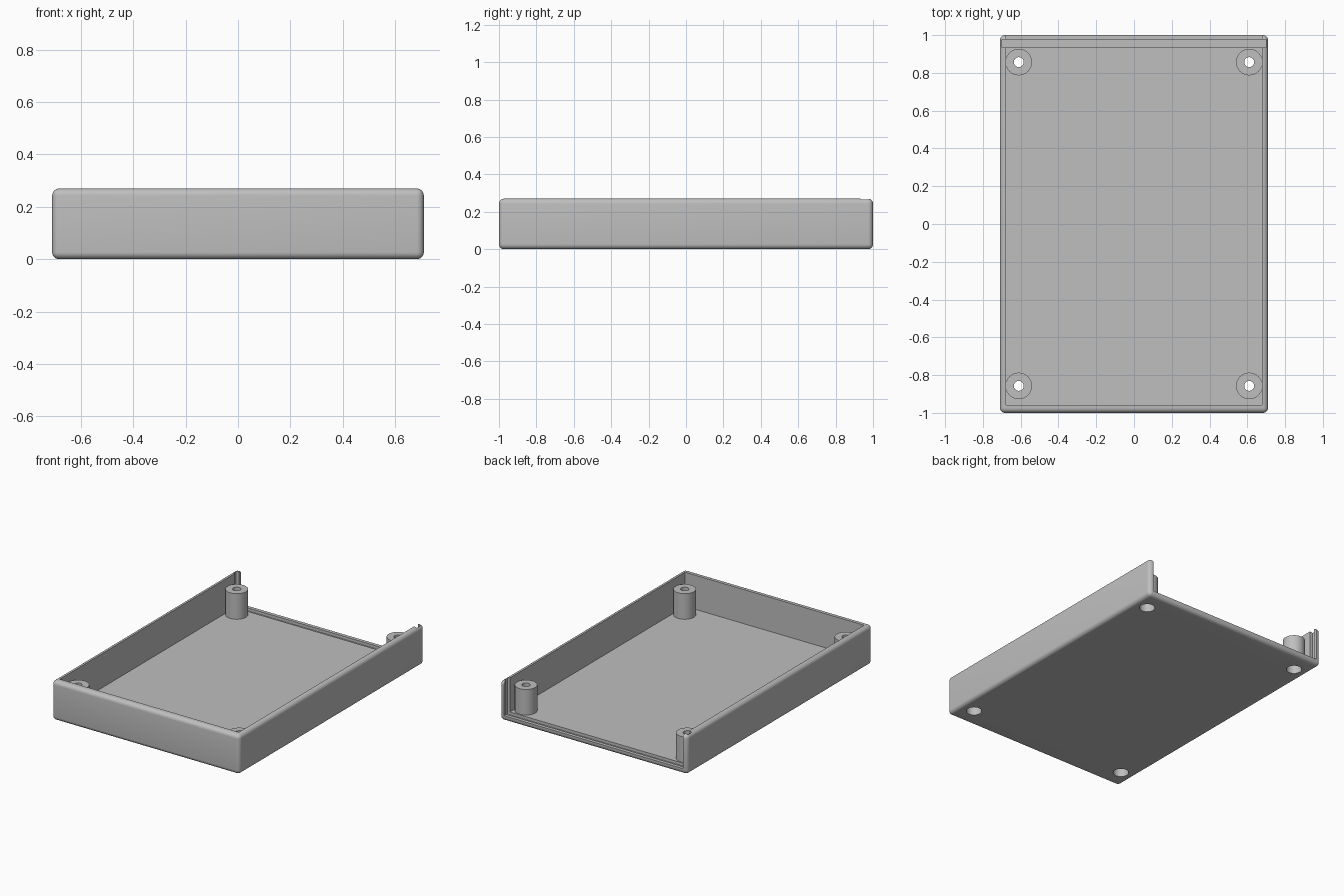
import bpy
import bmesh
from math import radians
from mathutils import Matrix, Vector

cube = bpy.data.objects.get("Cube")
if cube:
    bpy.data.objects.remove(cube, do_unlink=True)

# Overall sizes
HALF_X, HALF_Y, HEIGHT = 0.71, 1.0, 0.27
INNER_X, FRONT_Y, FLOOR = 0.677, -0.957, 0.037
POST_X, POST_Y, POST_TOP = 0.61, 0.857, 0.212

grey = bpy.data.materials.new("grey plastic")
grey.use_nodes = True
COLOUR = (0.52, 0.52, 0.52, 1)
grey.diffuse_color = COLOUR
grey.node_tree.nodes["Principled BSDF"].inputs["Base Color"].default_value = COLOUR


def finish(name, bm):
    mesh = bpy.data.meshes.new(name)
    bm.to_mesh(mesh)
    bm.free()
    mesh.materials.append(grey)
    ob = bpy.data.objects.new(name, mesh)
    bpy.context.collection.objects.link(ob)
    return ob


def box(name, low, high, fillet=0):
    low, high = Vector(low), Vector(high)
    bm = bmesh.new()
    place = Matrix.Translation((low + high) / 2) @ Matrix.Diagonal((*(high - low), 1))
    bmesh.ops.create_cube(bm, size=1, matrix=place)
    if fillet:
        bmesh.ops.bevel(bm, geom=bm.edges[:], offset=fillet, segments=6,
                        profile=0.5, affect='EDGES')
    return finish(name, bm)


def cylinder(name, x, y, radius, z0, z1):
    bm = bmesh.new()
    bmesh.ops.create_cone(bm, cap_ends=True, segments=48, radius1=radius, radius2=radius,
                          depth=z1 - z0, matrix=Matrix.Translation((x, y, (z0 + z1) / 2)))
    return finish(name, bm)


def combine(target, tool, operation):
    tool.hide_render = True
    mod = target.modifiers.new("combine", 'BOOLEAN')
    mod.operation, mod.object, mod.solver = operation, tool, 'EXACT'
    bpy.context.view_layer.objects.active = target
    bpy.ops.object.modifier_apply(modifier=mod.name)
    bpy.data.objects.remove(tool, do_unlink=True)


# Rounded shell, hollowed out and open at the top and back
case = box("enclosure_base", (-HALF_X, -HALF_Y, 0), (HALF_X, HALF_Y, HEIGHT), 0.027)
combine(case, box("cavity", (-INNER_X, FRONT_Y, FLOOR), (INNER_X, 1.2, 0.5)), 'DIFFERENCE')

# Slot for a sliding back panel, cut into the walls and floor
combine(case, box("panel_slot", (-0.698, 0.934, 0.017), (0.698, 0.976, 0.5)), 'DIFFERENCE')

# Screw posts with a through hole and a wide recess from below
for x in (-POST_X, POST_X):
    for y in (-POST_Y, POST_Y):
        combine(case, cylinder("screw_post", x, y, 0.07, 0.02, POST_TOP), 'UNION')
        combine(case, cylinder("screw_hole", x, y, 0.026, -0.1, 0.4), 'DIFFERENCE')
        combine(case, cylinder("screw_recess", x, y, 0.049, -0.1, 0.16), 'DIFFERENCE')

# Smooth fillets and cylinders, keep the edges crisp
bpy.ops.object.select_all(action='DESELECT')
case.select_set(True)
bpy.context.view_layer.objects.active = case
bpy.ops.object.shade_smooth_by_angle(angle=radians(30))
